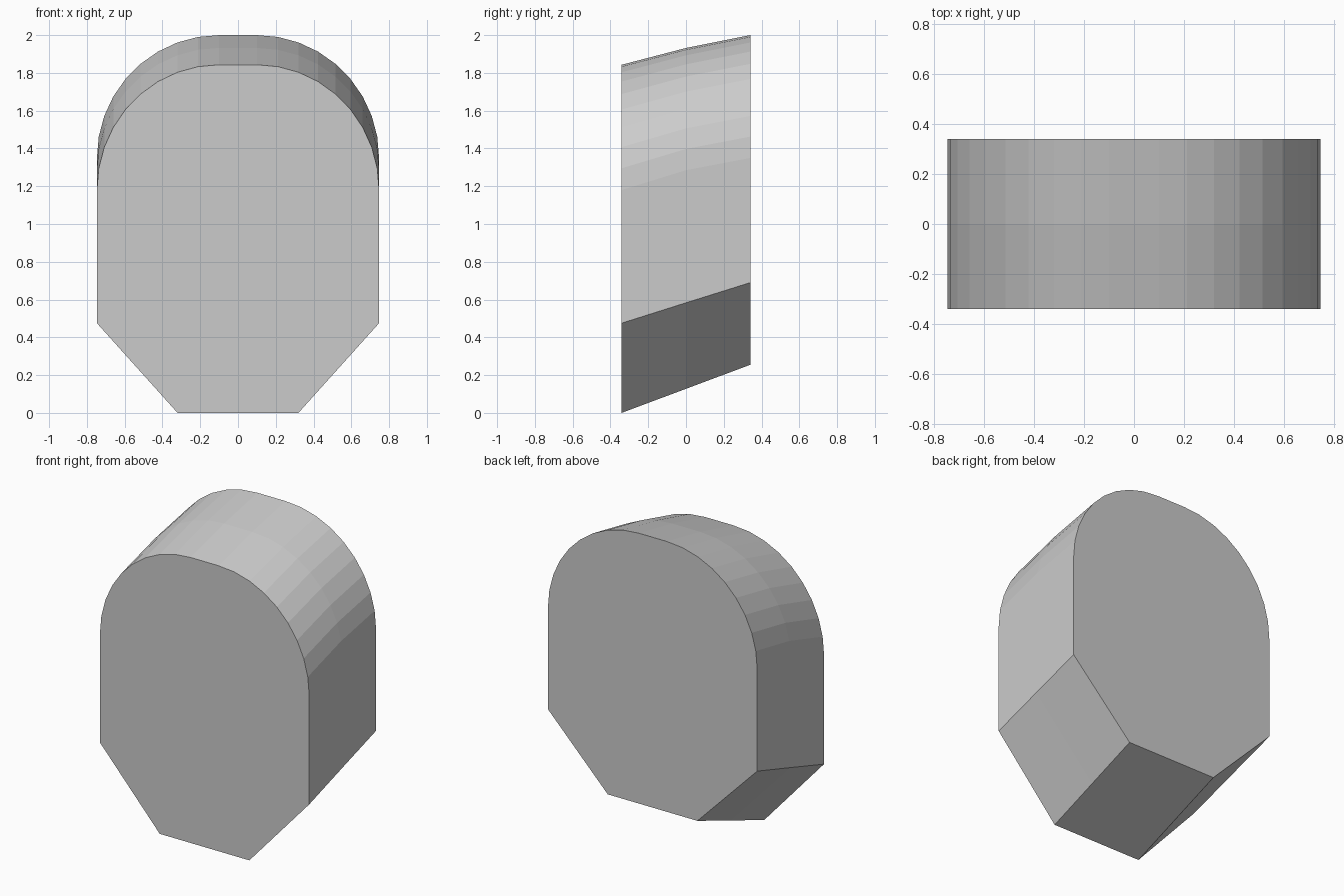
import bpy, bmesh, math

if "Cube" in bpy.data.objects:
    bpy.data.objects.remove(bpy.data.objects["Cube"])

HALF_W, HALF_D = 0.747, 0.341


def half_profile(bottom, corner, spring, top):
    """Right half outline, from the base up to the flat crown."""
    pts = [(0.32, bottom), (HALF_W, corner)]
    flat = 0.1
    for i in range(10):
        a = math.radians(10 * i)
        pts.append((flat + (HALF_W - flat) * math.cos(a),
                    spring + (top - spring) * math.sin(a)))
    return pts


# Sloping sections from front to back; the top bends slightly at the middle
sections = [
    (-HALF_D, half_profile(0.0, 0.475, 1.18, 1.843)),
    (0.0, half_profile(0.1275, 0.583, 1.285, 1.932)),
    (HALF_D, half_profile(0.255, 0.69, 1.35, 2.0)),
]

bm = bmesh.new()
rings = []
for y, half in sections:
    outline = half + [(-x, z) for x, z in reversed(half)]
    rings.append([bm.verts.new((x, y, z)) for x, z in outline])

# Side walls and the two flat end faces
n = len(rings[0])
for a, b in zip(rings, rings[1:]):
    for i in range(n):
        j = (i + 1) % n
        bm.faces.new((a[i], a[j], b[j], b[i]))
bm.faces.new(rings[0])
bm.faces.new(rings[-1])
bmesh.ops.recalc_face_normals(bm, faces=bm.faces)

mesh = bpy.data.meshes.new("arched_block")
bm.to_mesh(mesh)
bm.free()
bpy.context.collection.objects.link(bpy.data.objects.new("arched_block", mesh))
